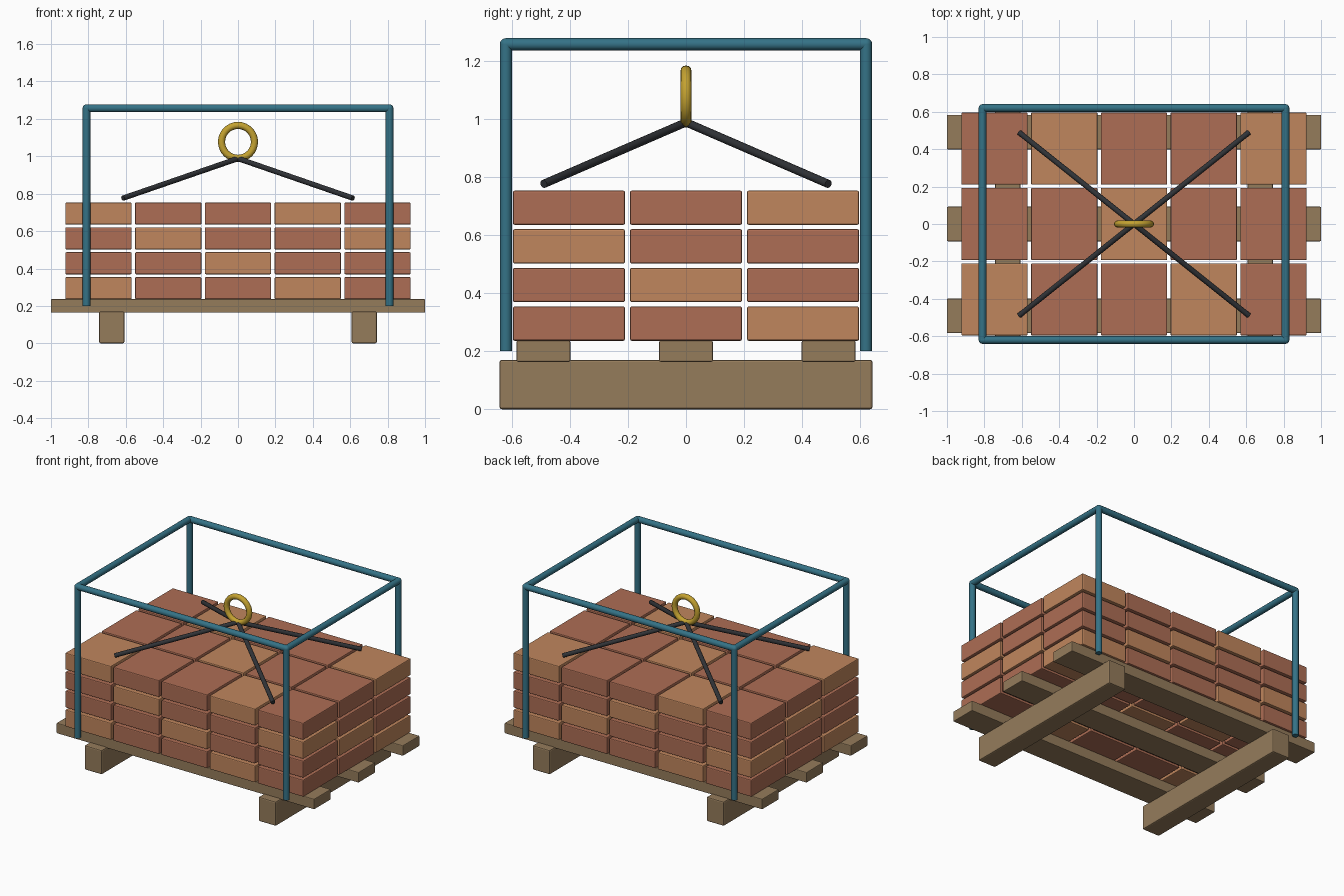
import bpy, math
from mathutils import Vector

if "Cube" in bpy.data.objects:
    bpy.data.objects.remove(bpy.data.objects["Cube"])


def material(name, rgb):
    m = bpy.data.materials.new(name)
    m.diffuse_color = (*rgb, 1)
    m.use_nodes = True
    m.node_tree.nodes["Principled BSDF"].inputs["Base Color"].default_value = m.diffuse_color
    return m


WOOD = material("wood", (0.30, 0.20, 0.105))
RED = material("red_brick", (0.42, 0.155, 0.09))
ORANGE = material("orange_brick", (0.53, 0.24, 0.11))
TEAL = material("teal_paint", (0.035, 0.17, 0.24))
DARK = material("dark_rope", (0.03, 0.033, 0.038))
GOLD = material("gold", (0.55, 0.36, 0.03))


def finish(name, mat, smooth=False):
    ob = bpy.context.object
    ob.name = ob.data.name = name
    ob.data.materials.append(mat)
    if smooth:
        bpy.ops.object.shade_smooth_by_angle(angle=math.radians(35))
    return ob


def block(name, centre, size, mat, bevel):
    bpy.ops.mesh.primitive_cube_add(size=1, location=centre)
    ob = finish(name, mat)
    ob.scale = size
    bpy.ops.object.transform_apply(location=False, rotation=False, scale=True)
    mod = ob.modifiers.new("bevel", "BEVEL")
    mod.width, mod.segments = bevel, 2


def rod(name, a, b, radius, mat):
    a, b = Vector(a), Vector(b)
    d = b - a
    bpy.ops.mesh.primitive_cylinder_add(vertices=12, radius=radius, depth=d.length,
                                        location=(a + b) / 2,
                                        rotation=d.to_track_quat('Z', 'Y').to_euler())
    finish(name, mat, True)


# Pallet: two runners under three deck boards
for x in (-0.675, 0.675):
    block("runner", (x, 0, 0.085), (0.135, 1.284, 0.17), WOOD, 0.008)
for y in (-0.491, 0, 0.491):
    block("deck_board", (0, y, 0.2), (2, 0.185, 0.073), WOOD, 0.005)

# Stacked bricks, colours alternating diagonally
for k in range(4):
    for j in range(3):
        for i in range(5):
            mat = ORANGE if (i + j + k) % 3 == 0 else RED
            block("brick", ((i - 2) * 0.373, (j - 1) * 0.403, 0.295 + k * 0.133),
                  (0.355, 0.386, 0.118), mat, 0.006)

# Tubular guard frame: posts, rounded corners and top rails
X, Y, TOP, R = 0.81, 0.62, 1.257, 0.021
for sx in (-1, 1):
    rod("side_rail", (sx * X, -Y, TOP), (sx * X, Y, TOP), R, TEAL)
    for sy in (-1, 1):
        rod("post", (sx * X, sy * Y, 0.2), (sx * X, sy * Y, TOP), R, TEAL)
        bpy.ops.mesh.primitive_uv_sphere_add(segments=12, ring_count=8, radius=R,
                                             location=(sx * X, sy * Y, TOP))
        finish("frame_corner", TEAL, True)
for sy in (-1, 1):
    rod("long_rail", (-X, sy * Y, TOP), (X, sy * Y, TOP), R, TEAL)

# Four sling legs meeting at the lifting ring
for sx in (-1, 1):
    for sy in (-1, 1):
        rod("sling_leg", (0, 0, 0.988), (sx * 0.615, sy * 0.49, 0.776), 0.0145, DARK)
bpy.ops.mesh.primitive_torus_add(major_radius=0.088, minor_radius=0.019,
                                 major_segments=32, minor_segments=12,
                                 location=(0, 0, 1.077), rotation=(math.pi / 2, 0, 0))
finish("lifting_ring", GOLD, True)
